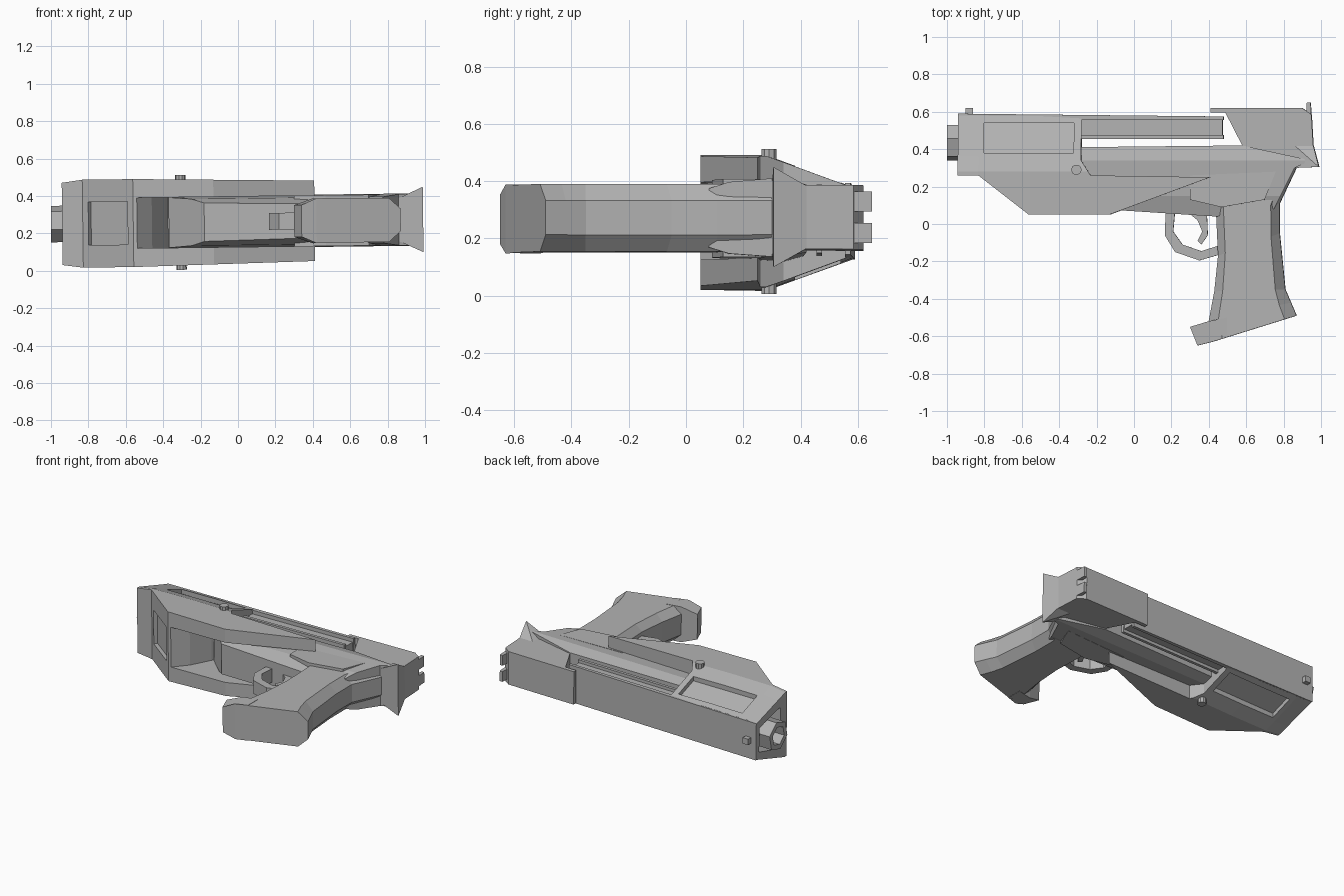
import bpy, bmesh, math
from mathutils import Vector

old = bpy.data.objects.get("Cube")
if old:
    bpy.data.objects.remove(old, do_unlink=True)

grey = bpy.data.materials.new("matte_grey")
grey.use_nodes = True
grey.diffuse_color = (0.45, 0.45, 0.45, 1)
grey.node_tree.nodes["Principled BSDF"].inputs["Base Color"].default_value = grey.diffuse_color

TILT, MID = 0.0125, 0.2625   # slight lean of the whole model, height of its mid plane


def finish(name, bm, mirror=False):
    if mirror:
        copy = bmesh.ops.duplicate(bm, geom=bm.verts[:] + bm.edges[:] + bm.faces[:])["geom"]
        for v in copy:
            if isinstance(v, bmesh.types.BMVert):
                v.co.z *= -1
    bmesh.ops.recalc_face_normals(bm, faces=bm.faces[:])
    mesh = bpy.data.meshes.new(name)
    bm.to_mesh(mesh)
    bm.free()
    mesh.materials.append(grey)
    ob = bpy.data.objects.new(name, mesh)
    bpy.context.collection.objects.link(ob)
    ob.location.z = MID
    ob.rotation_euler.y = -TILT
    return ob


def prism(name, pts, outer, inner=None, ycuts=(), xcuts=()):
    """Outline in x, y given thickness by functions; with inner it makes a mirrored pair."""
    bm = bmesh.new()
    face = bm.faces.new([bm.verts.new((x, y, -1)) for x, y in pts])
    ext = bmesh.ops.extrude_face_region(bm, geom=[face])["geom"]
    for v in ext:
        if isinstance(v, bmesh.types.BMVert):
            v.co.z = 1
    for axis, cuts in ((0, xcuts), (1, ycuts)):
        for c in cuts:
            n = Vector((0, 0, 0))
            n[axis] = 1
            bmesh.ops.bisect_plane(bm, geom=bm.verts[:] + bm.edges[:] + bm.faces[:],
                                   plane_co=n * c, plane_no=n)
    top = outer if callable(outer) else lambda x, y: outer
    low = inner if callable(inner) else lambda x, y: inner
    for v in bm.verts:
        x, y, z = v.co
        if z > 0:
            v.co.z = top(x, y)
        else:
            v.co.z = -top(x, y) if inner is None else low(x, y)
    return finish(name, bm, inner is not None)


def rect(x0, x1, y0, y1):
    return [(x0, y0), (x1, y0), (x1, y1), (x0, y1)]


def hull(name, pts, mirror=False):
    bm = bmesh.new()
    for p in pts:
        bm.verts.new(p)
    bmesh.ops.convex_hull(bm, input=bm.verts[:])
    return finish(name, bm, mirror)


def cut(target, cutter):
    cutter.hide_render = True
    mod = target.modifiers.new("recess", "BOOLEAN")
    mod.object, mod.solver = cutter, "EXACT"
    bpy.context.view_layer.objects.active = target
    bpy.ops.object.modifier_apply(modifier=mod.name)
    bpy.data.objects.remove(cutter, do_unlink=True)


def tube(name, x0, x1, y, r_out, r_in, sides):
    bm = bmesh.new()
    rings = []
    for x, r in ((x0, r_out), (x1, r_out), (x1, r_in), (x0, r_in)):
        rings.append([bm.verts.new((x, y + r * math.cos(i * math.tau / sides + 0.3),
                                    r * math.sin(i * math.tau / sides + 0.3))) for i in range(sides)])
    for k in range(4):
        a, b = rings[k], rings[(k + 1) % 4]
        for i in range(sides):
            j = (i + 1) % sides
            bm.faces.new((a[i], a[j], b[j], b[i]))
    return finish(name, bm)


# Outer shell: two tapering side walls
def shell_out(x, y):
    t = max(0, (y - 0.28) / 0.3)
    h = 0.235 - 0.11 * t
    if x < -0.83:
        h -= 0.015 * (-0.83 - x) / 0.11 * (1 - t)
    return h - 0.02 * max(0, (x + 0.55) / 0.96)


def shell_in(x, y):
    return min(0.135, shell_out(x, y) - 0.05)


walls = prism("shell_walls", [(-0.94, 0.58), (-0.94, 0.26), (-0.83, 0.26), (-0.56, 0.05), (-0.13, 0.05),
                              (0.41, 0.25), (-0.23, 0.26), (-0.28, 0.34), (-0.28, 0.575)],
              shell_out, shell_in, ycuts=(0.28, 0.36), xcuts=(-0.83, -0.55))
for side in (1, -1):
    cut(walls, hull("window_cutter", [(x, y, side * (shell_out(x, y) + d))
                                      for x in (-0.80, -0.32) for y in (0.38, 0.54) for d in (-0.03, 0.06)]))

# Shell underside with a ramp behind it and a recess in the sloped nose
belly = prism("shell_belly", [(-0.94, 0.33), (-0.94, 0.26), (-0.83, 0.26), (-0.56, 0.05), (-0.54, 0.05),
                              (-0.46, 0.14), (-0.39, 0.27), (-0.37, 0.33)], 0.14)
cut(belly, hull("nose_cutter", [(x + 0.6 * d, 0.26 - 0.78 * (x + 0.83) + 0.8 * d, z)
                                for x in (-0.80, -0.59) for d in (-0.06, 0.025) for z in (-0.115, 0.115)]))
prism("shell_core", rect(-0.6, -0.28, 0.32, 0.57), lambda x, y: shell_in(x, y) + 0.01, ycuts=(0.36,))

# Slide: top strip, channelled bar and rails
prism("slide_top", [(-0.94, 0.555), (0.48, 0.555), (0.48, 0.575), (-0.94, 0.59)], 0.125)
prism("slide_bar", rect(-0.29, 0.475, 0.465, 0.56), 0.1)
prism("slide_lower_rail", rect(-0.29, 0.48, 0.455, 0.475), 0.12)
tube("barrel", -1.0, -0.55, 0.435, 0.1, 0.065, 6)

# Inner frame body
BODY = [(0.04, 0.09), (0.15, 0.125), (0.34, 0.14), (0.43, 0.115)]


def body_half(x, y):
    y = min(max(y, BODY[0][0]), BODY[-1][0])
    for (a, ha), (b, hb) in zip(BODY, BODY[1:]):
        if y <= b:
            return ha + (hb - ha) * (y - a) / (b - a)
    return BODY[-1][1]


prism("frame_body", [(-0.37, 0.41), (-0.37, 0.27), (-0.18, 0.08), (0.44, 0.04), (0.75, 0.08),
                     (0.86, 0.30), (0.95, 0.34), (0.58, 0.42)], body_half, ycuts=(0.15, 0.34))
prism("frame_plate", [(0.30, 0.26), (0.76, 0.28), (0.70, 0.13), (0.47, 0.09), (0.30, 0.13)], 0.136)

# Rear housing with the flared tail
prism("rear_housing", [(0.41, 0.62), (0.90, 0.62), (0.95, 0.585), (0.96, 0.41), (0.94, 0.33), (0.58, 0.35),
                       (0.58, 0.42), (0.49, 0.595), (0.41, 0.595)], 0.112)
hull("tail_flare", [(x, y, s * z) for s in (1, -1) for x, y, z in
                    ((0.86, 0.30, 0.115), (0.99, 0.305, 0.175), (0.96, 0.42, 0.11), (0.86, 0.42, 0.11))])

# Sights
prism("rear_sights", [(0.92, 0.57), (0.95, 0.57), (0.945, 0.65), (0.925, 0.65)], 0.09, 0.02)
prism("front_sight", rect(-0.90, -0.86, 0.57, 0.62), 0.02)

# Grip: eight-sided rows lofted from top to bottom
bm = bmesh.new()
rows = []
for fx, fy, bx, by in ((0.42, 0.25, 0.87, 0.30), (0.44, 0.05, 0.78, 0.11), (0.45, -0.17, 0.78, -0.05),
                       (0.43, -0.36, 0.81, -0.35), (0.40, -0.52, 0.84, -0.42), (0.42, -0.63, 0.87, -0.49)):
    f, b = Vector((fx, fy, 0)), Vector((bx, by, 0))
    half = [(0, 0.07), (0.12, 0.118), (0.86, 0.118), (1, 0.06)]
    loop = half + [(t, -z) for t, z in reversed(half)]
    rows.append([bm.verts.new(f.lerp(b, t) + Vector((0, 0, z))) for t, z in loop])
for a, b in zip(rows, rows[1:]):
    for i in range(8):
        j = (i + 1) % 8
        bm.faces.new((a[i], a[j], b[j], b[i]))
bm.faces.new(rows[0])
bm.faces.new(rows[-1])
finish("grip", bm)
prism("grip_toe", [(0.30, -0.55), (0.40, -0.52), (0.50, -0.50), (0.50, -0.605), (0.42, -0.63), (0.34, -0.65)],
      lambda x, y: 0.085 if x < 0.35 else 0.12)

# Trigger and its guard
prism("trigger_guard", [(0.17, 0.07), (0.165, -0.06), (0.22, -0.15), (0.35, -0.195), (0.47, -0.16),
                        (0.47, -0.11), (0.36, -0.145), (0.26, -0.11), (0.21, -0.04), (0.22, 0.07)], 0.045)
prism("trigger", [(0.29, 0.06), (0.39, 0.06), (0.395, -0.06), (0.36, -0.11), (0.34, -0.09),
                  (0.365, -0.04), (0.34, 0.02)], 0.03)

# Cross pin
prism("cross_pin", [(-0.305 + 0.028 * math.cos(i * math.tau / 10), 0.29 + 0.028 * math.sin(i * math.tau / 10))
                    for i in range(10)], 0.253)
